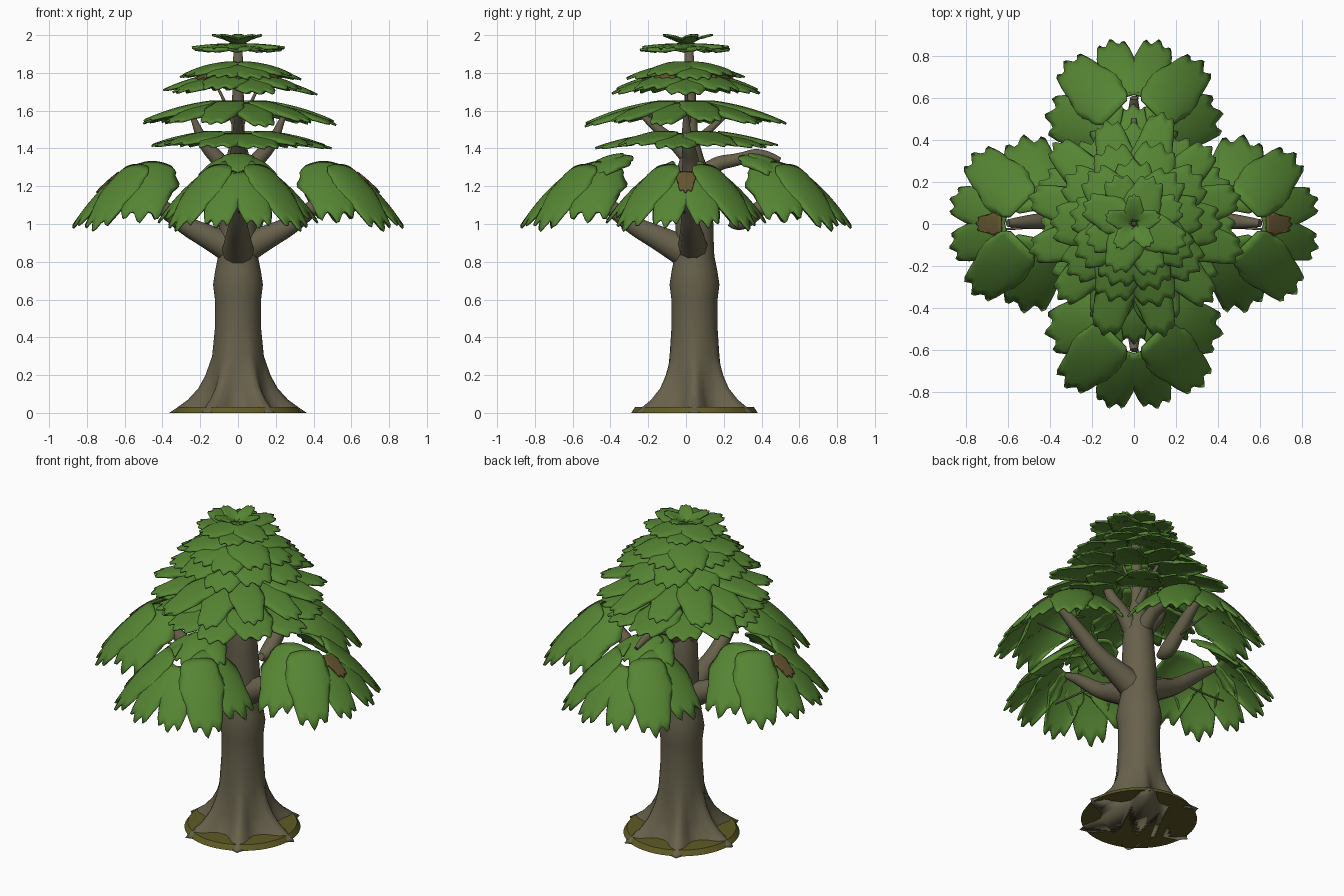
import bpy, bmesh, math, random
from mathutils import Vector

if "Cube" in bpy.data.objects:
    bpy.data.objects.remove(bpy.data.objects["Cube"])
random.seed(4)

def mat(name, c):
    m = bpy.data.materials.new(name)
    m.diffuse_color = (*c, 1)
    m.use_nodes = True
    m.node_tree.nodes["Principled BSDF"].inputs["Base Color"].default_value = m.diffuse_color
    return m

GREEN = mat("leaf green", (0.092, 0.235, 0.033))
BARK = mat("bark grey brown", (0.135, 0.118, 0.070))
MOSS = mat("moss olive", (0.115, 0.105, 0.018))
DRY = mat("dry leaf brown", (0.135, 0.095, 0.030))

def add(name, mesh, m):
    mesh.materials.clear()
    mesh.materials.append(m)
    for p in mesh.polygons:
        p.use_smooth = True
    o = bpy.data.objects.new(name, mesh)
    bpy.context.collection.objects.link(o)
    return o

def from_bm(name, bm, m):
    bmesh.ops.recalc_face_normals(bm, faces=bm.faces)
    me = bpy.data.meshes.new(name)
    bm.to_mesh(me)
    bm.free()
    return add(name, me, m)

def lerp_table(table, z):
    for a, b in zip(table, table[1:]):
        if z <= b[0]:
            f = (z - a[0]) / (b[0] - a[0])
            return a[1] + (b[1] - a[1]) * f
    return table[-1][1]

# trunk: lathed profile with six root ridges near the ground
RIDGE = [(0, .365), (.03, .32), (.07, .265), (.13, .21), (.2, .172), (.3, .137), (.45, .122),
         (.6, .122), (.68, .132), (.75, .121), (.83, .105), (.9, .102), (1.0, .1), (1.15, .092),
         (1.28, .085), (1.36, .06), (1.45, .036), (1.7, .03), (1.93, .024)]
VALLEY = [(0, .22), (.05, .19), (.1, .165), (.2, .143), (.3, .132), (.45, .122)]
CENTRE = [(0, .045), (1.0, .045), (1.4, .03), (1.93, .015)]
bm = bmesh.new()
prev = None
N = 48
for z in [0, .015, .03, .05, .07, .1, .13, .165, .2, .25] + [r[0] for r in RIDGE[5:]]:
    ring = []
    for i in range(N):
        a = 2 * math.pi * i / N
        hi = lerp_table(RIDGE, z)
        lo = lerp_table(VALLEY, z) if z < .45 else hi
        r = lo + (hi - lo) * (0.5 + 0.5 * math.cos(6 * a)) ** 2
        ring.append(bm.verts.new((r * math.cos(a), lerp_table(CENTRE, z) + r * math.sin(a), z)))
    if prev:
        for i in range(N):
            bm.faces.new((prev[i], prev[(i + 1) % N], ring[(i + 1) % N], ring[i]))
    else:
        bm.faces.new(ring)
    prev = ring
bm.faces.new(prev)
from_bm("trunk", bm, BARK)

# mossy ground disc
bm = bmesh.new()
bmesh.ops.create_cone(bm, cap_ends=True, segments=48, radius1=.335, radius2=.315, depth=.03)
bmesh.ops.translate(bm, vec=(0, .045, .015), verts=bm.verts)
disc = from_bm("moss_base", bm, MOSS)
for p in disc.data.polygons:
    p.use_smooth = len(p.vertices) == 4

# branches: tapered curve tubes
def branch(name, pts):
    cu = bpy.data.curves.new(name, 'CURVE')
    cu.dimensions = '3D'
    cu.bevel_depth = 1
    cu.bevel_resolution = 3
    cu.use_fill_caps = True
    sp = cu.splines.new('NURBS')
    sp.points.add(len(pts) - 1)
    for p, (x, y, z, r) in zip(sp.points, pts):
        p.co = (x, y, z, 1)
        p.radius = r
    sp.use_endpoint_u = True
    sp.order_u = 3
    sp.resolution_u = 5
    tmp = bpy.data.objects.new("tmp", cu)
    bpy.context.collection.objects.link(tmp)
    bpy.context.view_layer.update()
    me = bpy.data.meshes.new_from_object(tmp.evaluated_get(bpy.context.evaluated_depsgraph_get()))
    bpy.data.objects.remove(tmp)
    add(name, me, BARK)

LOW = [(.02, .86, .085), (.13, .92, .07), (.28, .99, .05), (.4, 1.09, .042), (.52, 1.19, .032),
       (.6, 1.24, .018)]
for s, side in ((-1, "left"), (1, "right")):
    branch(side + "_lower_branch", [(s * d, .04 - .06 * d, z, r) for d, z, r in LOW])
    branch(side + "_upper_branch", [(s * .02, .03, 1.2, .055), (s * .08, .03, 1.32, .045),
                                    (s * .18, .01, 1.42, .035), (s * .22, 0, 1.52, .02),
                                    (s * .25, 0, 1.59, .012)])
    branch(side + "_twig", [(s * .35, .0, 1.06, .007), (s * .5, -.02, 1.06, .006), (s * .7, -.03, 1.08, .005)])
    branch(side + "_crown_twig", [(s * .02, .02, 1.52, .012), (s * .06, 0, 1.64, .009), (s * .13, 0, 1.76, .006)])
branch("front_lower_branch", [(0, -d, z, r) for d, z, r in LOW])
branch("back_lower_branch", [(0, .23, 1.01, .022)] + [(0, d, z, r) for d, z, r in LOW[2:]])
branch("front_twig", [(0, -.35, 1.06, .007), (.02, -.68, 1.08, .005)])
branch("back_twig", [(0, .35, 1.06, .007), (.02, .68, 1.08, .005)])
branch("back_upper_branch", [(0, .04, 1.22, .05), (0, .14, 1.32, .042), (0, .28, 1.34, .034),
                             (0, .4, 1.385, .028), (0, .5, 1.34, .012)])
branch("front_upper_branch", [(0, .03, 1.33, .045), (0, -.08, 1.45, .032), (0, -.17, 1.52, .025),
                              (0, -.26, 1.6, .012)])
branch("back_crown_branch", [(0, .02, 1.4, .03), (.02, .12, 1.5, .02), (.02, .24, 1.6, .01)])

# leaf: rounded, scalloped paddle lying on a dome height function zf(distance)
def leaf(bm, centre, az, d0, d1, width, zf, off=0, curl=.03):
    L, W = 9, 14
    phase = random.uniform(-.6, .6)
    grid = []
    for i in range(L + 1):
        t = i / L
        w = width / 2 * (.42 + .58 * math.sin(math.pi * min(1, .12 + t * .62)))
        w *= 1 + .07 * math.sin(t * 13 + phase)
        row = []
        for j in range(W + 1):
            s = 2 * j / W - 1
            tip = d1 - (d1 - d0) * .38 * s ** 4 + .022 * width / .2 * (math.cos(9 * s + phase) - 1) * .7
            u = d0 + (tip - d0) * t
            v = s * w
            z = zf(math.hypot(u, v)) + off - curl * s ** 4 * t
            row.append(bm.verts.new((centre[0] + u * math.cos(az) - v * math.sin(az),
                                     centre[1] + u * math.sin(az) + v * math.cos(az), z)))
        grid.append(row)
    for i in range(L):
        for j in range(W):
            bm.faces.new((grid[i][j], grid[i + 1][j], grid[i + 1][j + 1], grid[i][j + 1]))

def finish(name, bm, m=GREEN, thick=.011):
    me = bpy.data.meshes.new(name)
    bm.to_mesh(me)
    bm.free()
    mod = add(name, me, m).modifiers.new("thickness", 'SOLIDIFY')
    mod.thickness = thick
    mod.offset = 0

# four big drooping leaf clusters, and two smaller ones over front and back
big = lambda d: 1.35 - .2 * d - 1.4 * d * d
small = lambda d: 1.362 - 1.9 * d * d
for k, side in enumerate(("right", "back", "left", "front")):
    a = k * math.pi / 2
    c = (.44 * math.cos(a), .44 * math.sin(a))
    bm = bmesh.new()
    for deg, d0, d1, w in ((15, .17, .45, .21), (45, .13, .47, .26), (79, .07, .43, .31)):
        for s in (-1, 1):
            leaf(bm, c, a + s * math.radians(deg), d0, d1, w, big, .014 if deg == 45 else 0)
    finish(side + "_leaf_cluster", bm)
    if k % 2:
        bm = bmesh.new()
        for deg in (-50, 0, 50):
            leaf(bm, (.33 * math.cos(a), .33 * math.sin(a)), a + math.radians(deg), .0, .24, .2,
                 small, .008 * (deg == 0))
        finish(side + "_small_leaf_cluster", bm)
    else:
        bm = bmesh.new()
        leaf(bm, c, a, .19, .31, .1, big, .012, 0)
        finish(side + "_dry_leaf", bm, DRY)

# stacked crown tiers: name, leaf count, inner radius, outer radius, width, height rule
TIERS = [("lower_tier", 11, .17, .49, .27, lambda d: 1.485 - .34 * d * d),
         ("middle_tier", 12, .14, .54, .20, lambda d: 1.645 - .42 * d * d),
         ("upper_skirt", 10, .12, .41, .25, lambda d: 1.79 - .6 * d * d),
         ("upper_tier", 9, .04, .33, .24, lambda d: 1.845 - .7 * d * d),
         ("crown_tier", 8, .02, .26, .18, lambda d: 1.94 - .25 * d * d),
         ("top_sprig", 5, .015, .14, .085, lambda d: 1.935 + .9 * d - 3.1 * d * d)]
for name, n, r0, r1, w, zf in TIERS:
    bm = bmesh.new()
    for i in range(n):
        az = 2 * math.pi * (i + .5) / n - math.pi / 2
        leaf(bm, (0, 0), az, r0, r1 * random.uniform(.94, 1.03), w, zf,
             .012 * (i % 2) if r1 > .2 else 0, .025 if r1 > .2 else .008)
    finish(name, bm)

# dry brown leaves tucked in the upper tier
bm = bmesh.new()
for i in range(6):
    leaf(bm, (0, 0), math.radians(60 * i + 30), .1, .25, .17, lambda d: 1.83 - 1.0 * d * d, 0, .01)
finish("dry_crown_leaves", bm, DRY)
